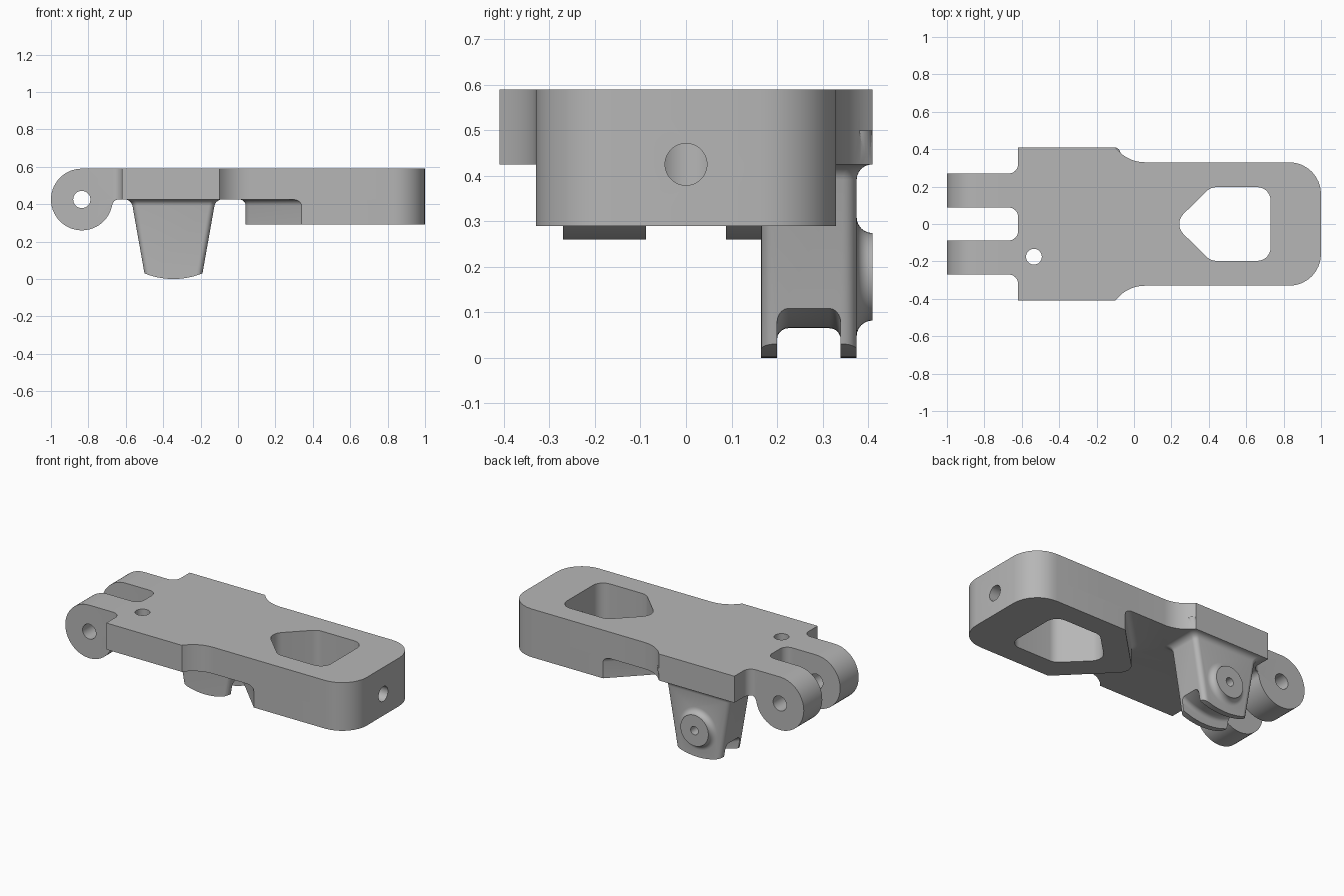
import bpy, bmesh
from math import sin, cos, pi, radians, sqrt, atan2
from mathutils import Vector

if "Cube" in bpy.data.objects:
    bpy.data.objects.remove(bpy.data.objects["Cube"], do_unlink=True)

grey = bpy.data.materials.new("plain_grey")
grey.use_nodes = True
grey.diffuse_color = (0.47, 0.47, 0.47, 1)
grey.node_tree.nodes["Principled BSDF"].inputs["Base Color"].default_value = (0.47, 0.47, 0.47, 1)

TOP, MID, LOW = 0.59, 0.425, 0.29     # plate top, plate underside, block underside
LEG_X, FIL = -0.345, 0.034            # leg centre, underside fillet radius


def loft(name, rings, closed=False):
    """Solid skinned over rings of equal point count."""
    bm = bmesh.new()
    rows = [[bm.verts.new(p) for p in ring] for ring in rings]
    pairs = list(zip(rows, rows[1:]))
    if closed:
        pairs.append((rows[-1], rows[0]))
    else:
        bm.faces.new(rows[0])
        bm.faces.new(rows[-1])
    for a, b in pairs:
        for i in range(len(a)):
            j = (i + 1) % len(a)
            bm.faces.new((a[i], a[j], b[j], b[i]))
    bmesh.ops.recalc_face_normals(bm, faces=bm.faces)
    mesh = bpy.data.meshes.new(name)
    bm.to_mesh(mesh)
    bm.free()
    mesh.materials.append(grey)
    obj = bpy.data.objects.new(name, mesh)
    bpy.context.collection.objects.link(obj)
    return obj


def rounded(corners, seg=8):
    """2D outline from (x, y, radius) corners."""
    out = []
    n = len(corners)
    for i, (x, y, r) in enumerate(corners):
        p = Vector((x, y))
        if r == 0:
            out.append(p)
            continue
        a = (Vector(corners[i - 1][:2]) - p).normalized()
        b = (Vector(corners[(i + 1) % n][:2]) - p).normalized()
        half = a.angle(b) / 2
        c = p + (a + b).normalized() * r / sin(half)
        va = p + a * r * cos(half) / sin(half) - c
        vb = p + b * r * cos(half) / sin(half) - c
        start = atan2(va.y, va.x)
        turn = (atan2(vb.y, vb.x) - start + pi) % (2 * pi) - pi
        for k in range(seg + 1):
            t = start + turn * k / seg
            out.append(c + Vector((cos(t), sin(t))) * r)
    return out


def flat(outline, z):
    return [(p[0], p[1], z) for p in outline]


def upright(outline, y):
    return [(p[0], y, p[1]) for p in outline]


def circle(cx, cy, r, n=48):
    return [(cx + r * cos(2 * pi * k / n), cy + r * sin(2 * pi * k / n)) for k in range(n)]


def combine(target, tool, operation):
    mod = target.modifiers.new("bool", 'BOOLEAN')
    mod.operation, mod.solver, mod.object = operation, 'EXACT', tool
    bpy.context.view_layer.objects.active = target
    bpy.ops.object.modifier_apply(modifier=mod.name)
    bpy.data.objects.remove(tool, do_unlink=True)


def flare_steps(n=6):
    """Height and outward offset of the fillet below the plate."""
    return [(MID - FIL + FIL * sin(t), FIL * (1 - cos(t)))
            for t in (pi / 2 * k / n for k in range(n + 1))]


# Top plate with arm stubs and waisted shoulders
half = [(-0.62, 0.088, 0.05), (-0.835, 0.088, 0), (-0.835, 0.27, 0),
        (-0.62, 0.27, 0.05), (-0.62, 0.41, 0)]
for k in range(11):
    t = radians(53.13) * (1 - k / 10)
    half.append((0.06 - 0.2 * sin(t), 0.53 - 0.2 * cos(t), 0))
half[-1] = (0.06, 0.33, 0)
half.append((0.5, 0.33, 0))
outline = rounded(half + [(x, -y, r) for x, y, r in reversed(half)])
body = loft("link_bracket", [flat(outline, MID), flat(outline, TOP)])


# Thick block with a pointed, filleted inner end
def block_outline(d):
    a = 0.01 - d * sqrt(2)
    return rounded([(a, 0, 0.075 + d), (a + 0.33, -0.33, 0), (1, -0.33, 0.17),
                    (1, 0.33, 0.17), (a + 0.33, 0.33, 0)])


layers = [(LOW, 0)] + flare_steps() + [(TOP, FIL)]
combine(body, loft("thick_block", [flat(block_outline(d), z) for z, d in layers]), 'UNION')

# Hinge knuckles with a small web under the plate
KX, KR, WR = -0.835, 0.165, 0.035
web_x = KX + sqrt((KR + WR) ** 2 - WR ** 2)
low = atan2(-WR, web_x - KX)
knuckle = []
for k in range(41):
    t = pi / 2 + (1.5 * pi + low) * k / 40
    knuckle.append((KX + KR * cos(t), MID + KR * sin(t)))
for k in range(1, 7):
    t = pi + low + (pi / 2 - pi - low) * k / 6
    knuckle.append((web_x + WR * cos(t), MID - WR + WR * sin(t)))
knuckle.append((web_x, TOP))
for side in (-1, 1):
    combine(body, loft("hinge_knuckle", [upright(knuckle, side * y) for y in (0.088, 0.27)]), 'UNION')


# Tapered leg
def leg_outline(z, d):
    w = 0.225 - (MID - z) * 0.177 + d
    y0, y1, r = 0.165 - d, 0.375 + d, 0.03
    return flat(rounded([(LEG_X - w, y0, r), (LEG_X + w, y0, r),
                         (LEG_X + w, y1, r), (LEG_X - w, y1, r)], 6), z)


layers = [(-0.03, 0)] + flare_steps() + [(0.5, FIL)]
leg = loft("leg", [leg_outline(z, d) for z, d in layers])

# Curved foot and the groove along it
FOOT_R = 0.415
foot = circle(LEG_X, FOOT_R, FOOT_R, 128)
combine(leg, loft("foot_curve", [upright(foot, y) for y in (0, 0.6)]), 'INTERSECT')
section = rounded([(0.2, 0.55, 0), (0.2, 0.35, 0.025), (0.34, 0.35, 0.025), (0.34, 0.55, 0)], 5)
rings = []
for k in range(128):
    t = 2 * pi * k / 128
    rings.append([(LEG_X + r * cos(t), y, FOOT_R + r * sin(t)) for y, r in section])
combine(leg, loft("foot_groove", rings, closed=True), 'DIFFERENCE')

# Round boss with flared base on the back of the leg
BOSS_Z = 0.178
steps = [(0.34, 0.131)]
for k in range(7):
    t = pi / 2 * k / 6
    steps.append((0.41 - 0.035 * cos(t), 0.131 - 0.035 * sin(t)))
combine(leg, loft("boss", [upright(circle(LEG_X, BOSS_Z, r), y) for y, r in steps]), 'UNION')
pin = circle(LEG_X, BOSS_Z, 0.026, 24)
combine(leg, loft("boss_hole", [upright(pin, y) for y in (0.28, 0.5)]), 'DIFFERENCE')
combine(body, leg, 'UNION')

# Pentagonal window
window = rounded([(0.21, 0, 0.075), (0.41, -0.197, 0.075), (0.73, -0.197, 0.07),
                  (0.73, 0.197, 0.07), (0.41, 0.197, 0.075)])
combine(body, loft("window", [flat(window, z) for z in (0.1, 0.8)]), 'DIFFERENCE')

# Hinge bore, plate hole and end hole
bore = circle(KX, MID, 0.046)
combine(body, loft("hinge_bore", [upright(bore, y) for y in (-0.4, 0.4)]), 'DIFFERENCE')
drill = circle(-0.535, -0.175, 0.042)
combine(body, loft("plate_hole", [flat(drill, z) for z in (0.3, 0.8)]), 'DIFFERENCE')
end = circle(0, MID, 0.046)
combine(body, loft("end_hole", [[(x, y, z) for y, z in end] for x in (0.6, 1.2)]), 'DIFFERENCE')

# Smooth the rounded surfaces, keep the edges crisp
bpy.ops.object.select_all(action='DESELECT')
body.select_set(True)
bpy.context.view_layer.objects.active = body
bpy.ops.object.shade_smooth_by_angle(angle=radians(28))
